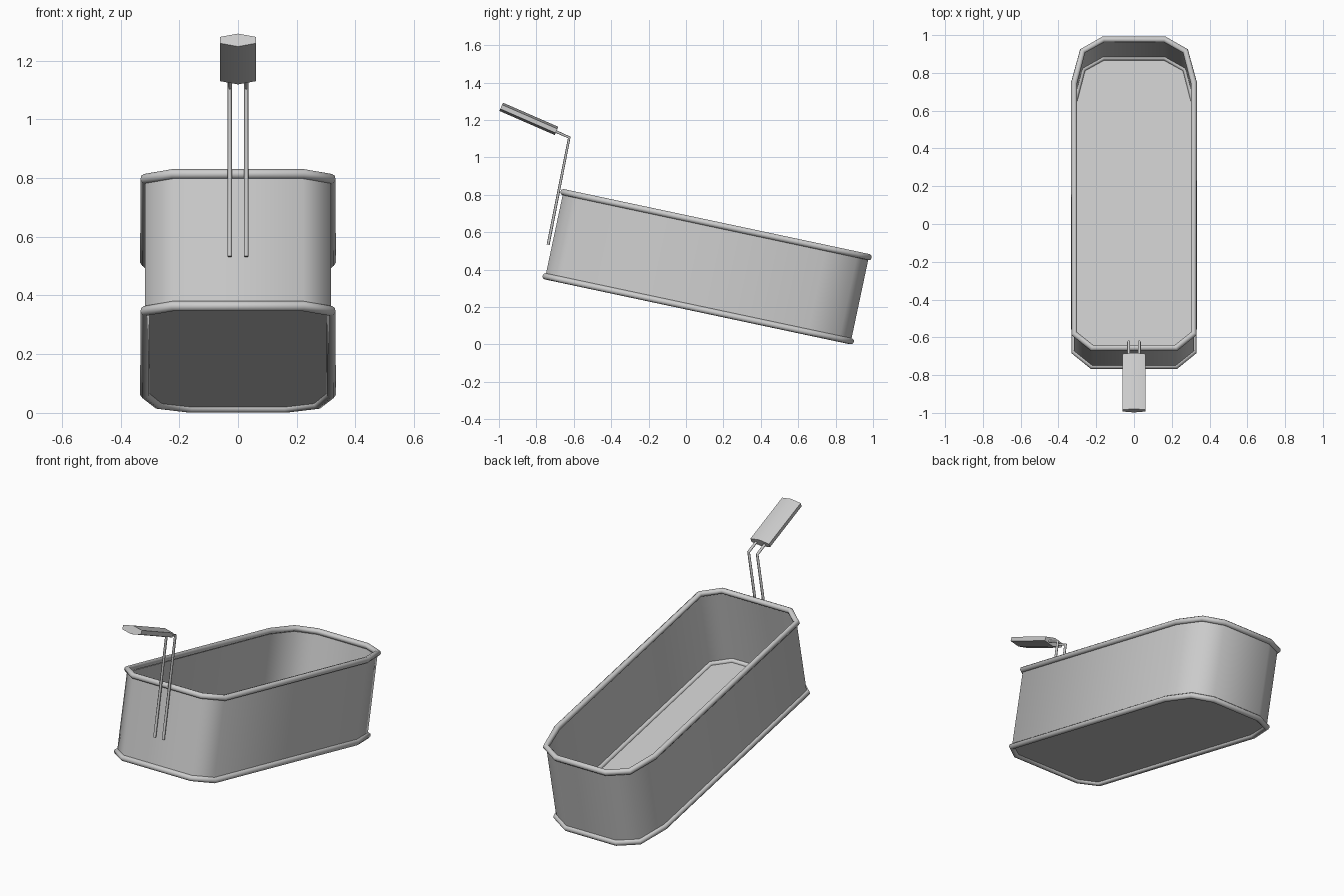
import bpy, bmesh, math
from mathutils import Vector, Matrix

if "Cube" in bpy.data.objects:
    bpy.data.objects.remove(bpy.data.objects["Cube"])

# Basket frame: tilted about x, origin at the floor centre
TILT = Matrix.Translation((0, 0.065, 0.19)) @ Matrix.Rotation(math.radians(-12), 4, 'X')
HEIGHT = 0.46

# Right half of the plan outline, front to back; mirrored for the left
half = [(0.222, -0.835), (0.317, -0.757), (0.317, 0.60), (0.272, 0.772), (0.162, 0.835)]
outline = half + [(-x, y) for x, y in reversed(half)]


def ring_points(h):
    return [TILT @ Vector((x, y, h)) for x, y in outline]


def mesh_object(name, bm, smooth):
    bmesh.ops.recalc_face_normals(bm, faces=bm.faces)
    for f in bm.faces:
        f.smooth = smooth
    me = bpy.data.meshes.new(name)
    bm.to_mesh(me)
    bm.free()
    ob = bpy.data.objects.new(name, me)
    bpy.context.collection.objects.link(ob)
    return ob


def loft(name, a, b, smooth=True, caps=False):
    bm = bmesh.new()
    va = [bm.verts.new(p) for p in a]
    vb = [bm.verts.new(p) for p in b]
    n = len(va)
    for i in range(n):
        j = (i + 1) % n
        bm.faces.new((va[i], va[j], vb[j], vb[i]))
    if caps:
        bm.faces.new(va)
        bm.faces.new(vb)
    return mesh_object(name, bm, smooth)


def tube(name, pts, radius, cyclic):
    cu = bpy.data.curves.new(name, 'CURVE')
    cu.dimensions = '3D'
    cu.bevel_depth = radius
    cu.bevel_resolution = 2
    cu.use_fill_caps = not cyclic
    sp = cu.splines.new('POLY')
    sp.points.add(len(pts) - 1)
    for p, co in zip(sp.points, pts):
        p.co = (*co, 1)
    sp.use_cyclic_u = cyclic
    ob = bpy.data.objects.new(name, cu)
    bpy.context.collection.objects.link(ob)
    bpy.ops.object.select_all(action='DESELECT')
    ob.select_set(True)
    bpy.context.view_layer.objects.active = ob
    bpy.ops.object.convert(target='MESH')
    bpy.ops.object.shade_smooth_by_angle(angle=math.radians(60))


# Basket wall
loft("basket_wall", ring_points(0), ring_points(HEIGHT))

# Basket floor
bm = bmesh.new()
bm.faces.new([bm.verts.new(p) for p in ring_points(0)])
mesh_object("basket_floor", bm, False)

# Rolled wire rims at the bottom and the top
tube("bottom_rim", ring_points(0), 0.017, True)
tube("top_rim", ring_points(HEIGHT), 0.017, True)

# Twin handle wires
for side, x in (("left", -0.028), ("right", 0.028)):
    tube(f"handle_wire_{side}",
         [(x, -0.737, 0.533), (x, -0.624, 1.106), (x, -0.74, 1.158)], 0.008, False)

# Flattened six-sided grip
front, back = Vector((0, -0.988, 1.270)), Vector((0, -0.692, 1.141))
axis = (back - front).normalized()
up = Vector((1, 0, 0)).cross(axis)
section = [Vector((0.07 * math.sin(a), 0, 0)) + up * 0.024 * math.cos(a)
           for a in (i * math.pi / 3 for i in range(6))]
grip = loft("grip", [front + s for s in section], [back + s for s in section], caps=True)
bpy.ops.object.select_all(action='DESELECT')
grip.select_set(True)
bpy.context.view_layer.objects.active = grip
bpy.ops.object.shade_smooth_by_angle(angle=math.radians(50))
